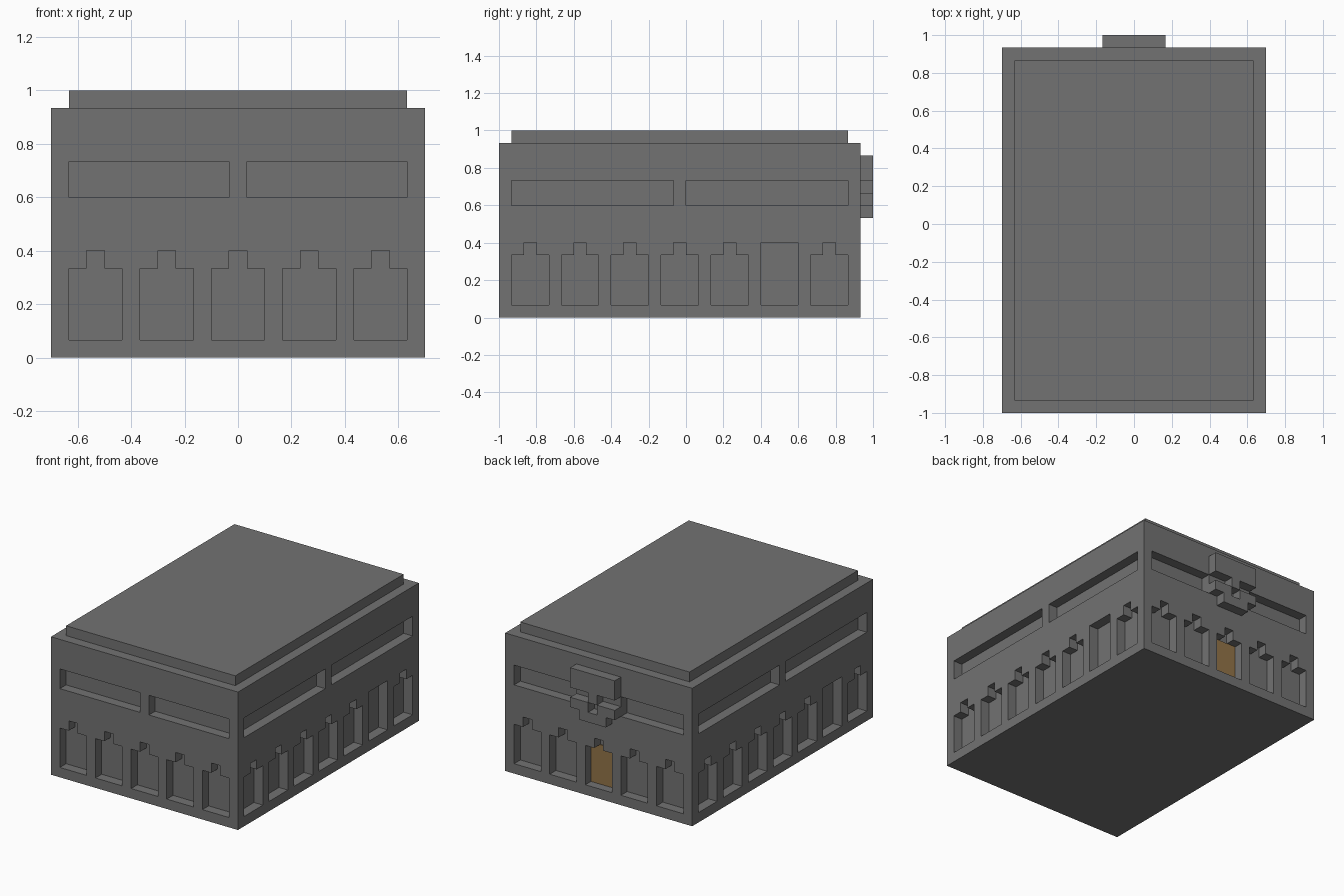
import bpy
import bmesh
from math import radians
from mathutils import Matrix, Vector

U = 2 / 30            # one building block
AXIS_Y = -0.5         # middle of the building along y, in blocks

if "Cube" in bpy.data.objects:
    bpy.data.objects.remove(bpy.data.objects["Cube"])


def material(name, color):
    mat = bpy.data.materials.new(name)
    mat.use_nodes = True
    mat.diffuse_color = color
    mat.node_tree.nodes["Principled BSDF"].inputs["Base Color"].default_value = color
    return mat


STONE = material("stone_grey", (0.17, 0.17, 0.17, 1))
WOOD = material("door_wood", (0.29, 0.175, 0.065, 1))


def finish(bm, name, mat):
    bmesh.ops.scale(bm, vec=(U, U, U), verts=bm.verts)
    mesh = bpy.data.meshes.new(name)
    bm.to_mesh(mesh)
    bm.free()
    mesh.materials.append(mat)
    obj = bpy.data.objects.new(name, mesh)
    bpy.context.collection.objects.link(obj)
    return obj


def box(name, low, high, mat):
    low, high = Vector(low), Vector(high)
    bm = bmesh.new()
    bmesh.ops.create_cube(bm, size=1)
    bmesh.ops.scale(bm, vec=high - low, verts=bm.verts)
    bmesh.ops.translate(bm, vec=(low + high) / 2, verts=bm.verts)
    return finish(bm, name, mat)


def panel(name, width, height, base, distance, angle, is_open):
    """Upright slab, one block thick, pierced wherever is_open(column, row)."""
    bm = bmesh.new()
    bmesh.ops.create_grid(bm, x_segments=width, y_segments=height, size=0.5)
    bmesh.ops.scale(bm, vec=(width, height, 1), verts=bm.verts)
    bmesh.ops.translate(bm, vec=(0, height / 2, 0), verts=bm.verts)
    holes = []
    for face in bm.faces:
        c = face.calc_center_median()
        if is_open(int(c.x + width / 2), int(c.y)):
            holes.append(face)
    bmesh.ops.delete(bm, geom=holes, context="FACES")
    bmesh.ops.dissolve_limit(bm, angle_limit=radians(1), verts=bm.verts, edges=bm.edges)
    place = (Matrix.Translation((0, AXIS_Y, base))
             @ Matrix.Rotation(radians(angle), 4, "Z")
             @ Matrix.Translation((0, -distance, 0))
             @ Matrix.Rotation(radians(90), 4, "X"))
    bmesh.ops.transform(bm, matrix=place, verts=bm.verts)
    obj = finish(bm, name, STONE)
    slab = obj.modifiers.new("thickness", "SOLIDIFY")
    slab.thickness = U
    slab.offset = -1
    return obj


def openings(span, margin, gap=0):
    """Long slot above a row of notched windows; gap keeps the slot's middle solid."""
    def is_open(column, row):
        col = column - margin
        if not 0 <= col < span:
            return False
        if row in (9, 10):
            return abs(col + 0.5 - span / 2) > gap / 2
        bay, step = divmod(col, 4)
        if step == 3:
            return False
        tall = bay == 5
        return 1 <= row < 5 or (row == 5 and (step == 1 or tall))
    return is_open


# Inner block, whose top forms the raised roof
box("core_and_roof", (-9.5, -14, 0), (9.5, 13, 15), STONE)

# Outer walls
panel("front_wall", 21, 14, 0, 14.5, 0, openings(19, 1))
panel("back_wall", 21, 14, 0, 14.5, 180, openings(19, 1, gap=5))
panel("left_wall", 27, 14, 0, 10.5, 90, openings(27, 0))
panel("right_wall", 27, 14, 0, 10.5, -90, openings(27, 0))

# Carved emblem over the door, rows listed from the bottom
EMBLEM = [".###.", "##.##", "..#..", "#####", "#####"]
panel("back_emblem", 5, 5, 8, 15.5, 180, lambda col, row: EMBLEM[row][col] == ".")

# Door in the middle bay of the back wall
box("back_door", (-1.5, 13, 1), (1.5, 13.1, 5), WOOD)
